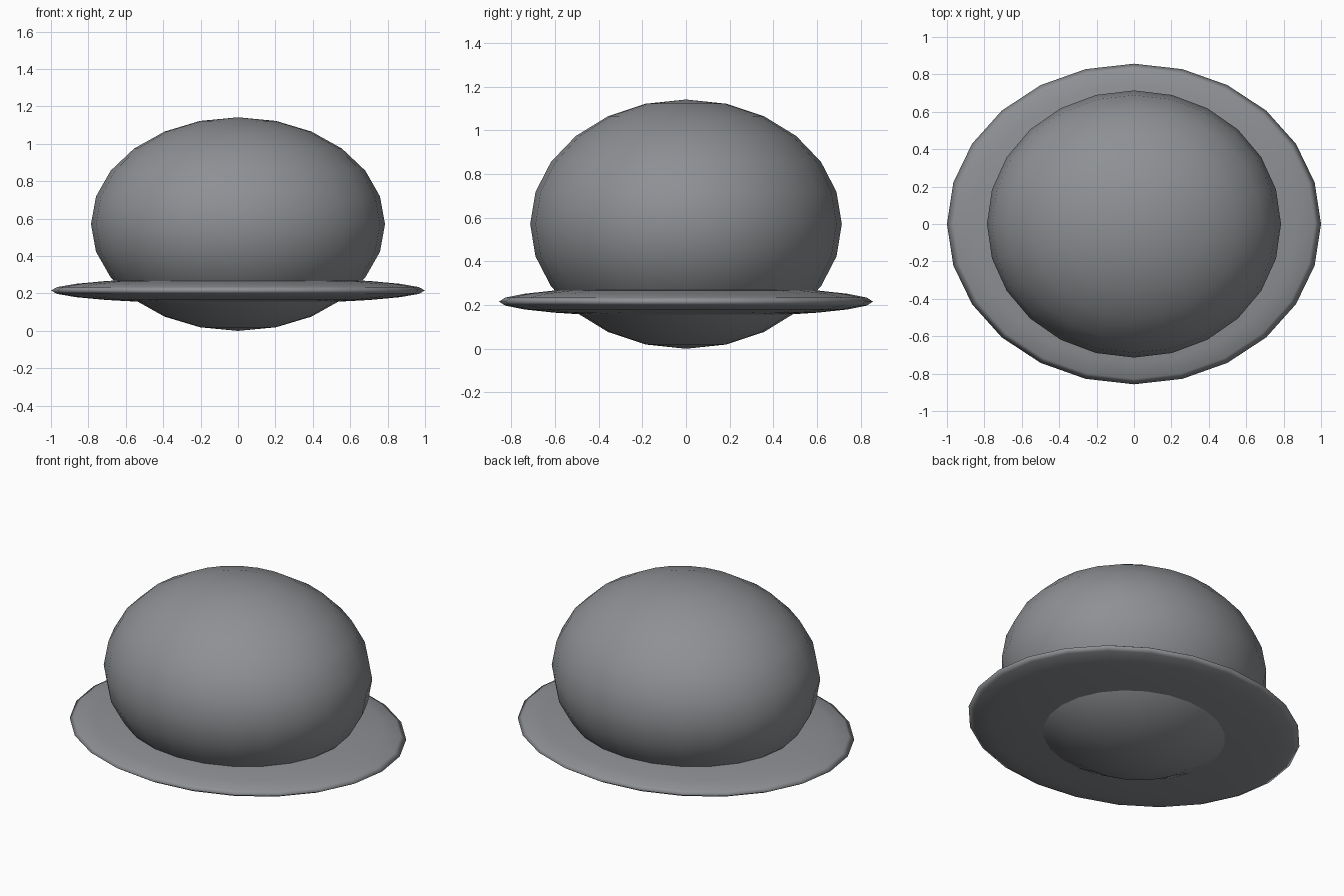
import bpy

if "Cube" in bpy.data.objects:
    bpy.data.objects.remove(bpy.data.objects["Cube"])

felt = bpy.data.materials.new("dark_grey_felt")
felt.diffuse_color = (0.27, 0.28, 0.295, 1)
felt.use_nodes = True
felt.node_tree.nodes["Principled BSDF"].inputs["Base Color"].default_value = felt.diffuse_color


def ellipsoid(name, z, radii):
    bpy.ops.mesh.primitive_uv_sphere_add(segments=24, ring_count=12, radius=1, location=(0, 0, z))
    ob = bpy.context.object
    ob.name = name
    ob.scale = radii
    bpy.ops.object.transform_apply(location=False, rotation=False, scale=True)
    bpy.ops.object.shade_smooth()
    ob.data.materials.append(felt)
    return ob


# Rounded crown, standing on the ground
ellipsoid("hat_crown", 0.571, (0.786, 0.714, 0.571))

# Thin lens-shaped brim around the lower crown
ellipsoid("hat_brim", 0.216, (1.0, 0.857, 0.0714))
